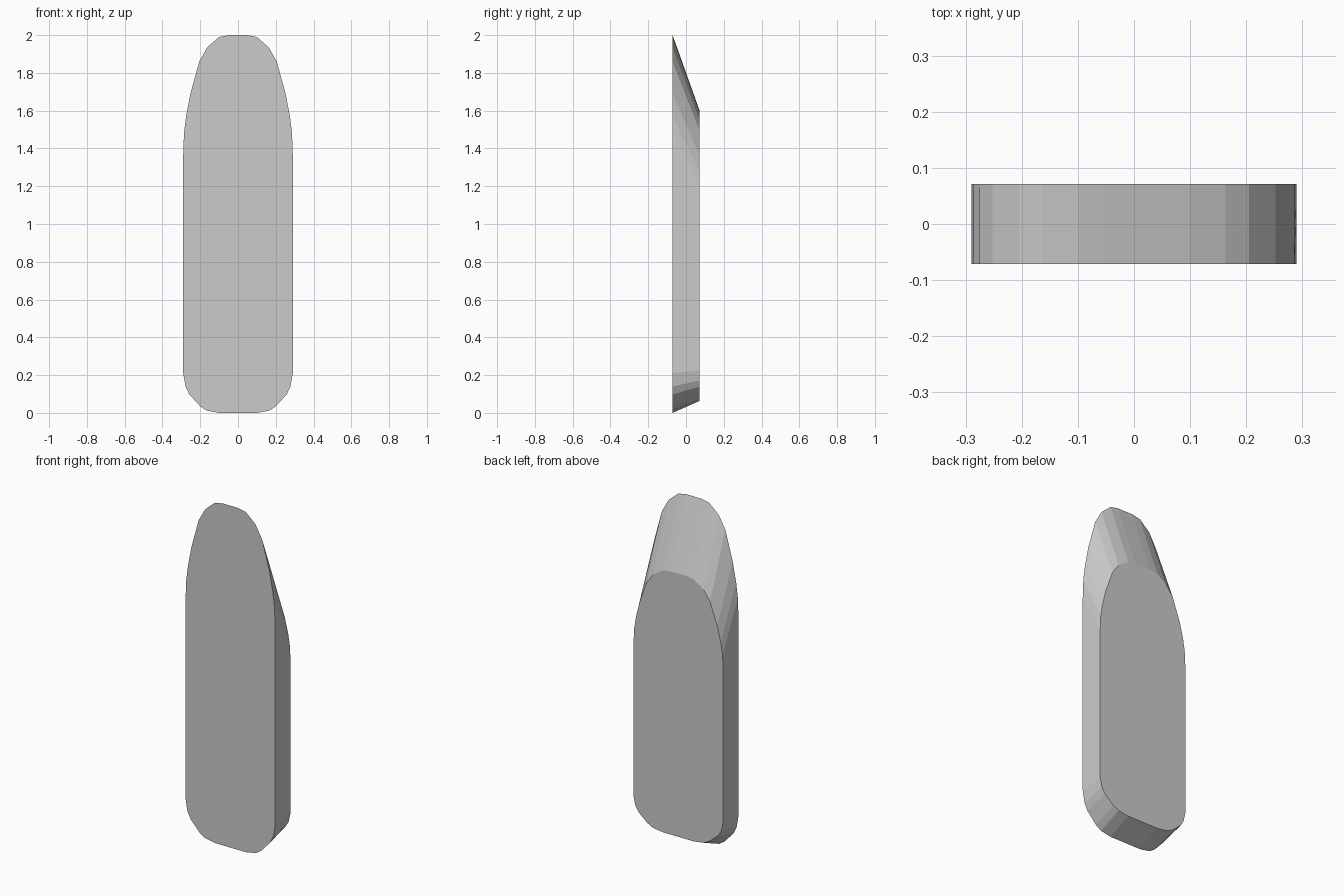
import bpy, bmesh

if "Cube" in bpy.data.objects:
    bpy.data.objects.remove(bpy.data.objects["Cube"])

# Right half of the front outline, bottom to top (x, z)
half = [(0.10, 0.0), (0.165, 0.012), (0.20, 0.035), (0.258, 0.098),
        (0.278, 0.14), (0.29, 0.21),
        (0.29, 1.37), (0.286, 1.48), (0.275, 1.57), (0.252, 1.69),
        (0.205, 1.86), (0.163, 1.935), (0.10, 1.99), (0.05, 2.0)]
outline = half + [(-x, z) for x, z in reversed(half)]

# Slab: full outline in front, shortened outline behind, giving raked ends
bm = bmesh.new()
front = [bm.verts.new((x, -0.071, z)) for x, z in outline]
back = [bm.verts.new((x, 0.071, 0.063 + z * 0.77)) for x, z in outline]
bm.faces.new(front)
bm.faces.new(back[::-1])
for i in range(len(outline)):
    j = (i + 1) % len(outline)
    bm.faces.new((front[j], front[i], back[i], back[j]))
bmesh.ops.recalc_face_normals(bm, faces=bm.faces)

mesh = bpy.data.meshes.new("rounded_slab")
bm.to_mesh(mesh)
bm.free()
slab = bpy.data.objects.new("rounded_slab", mesh)
bpy.context.collection.objects.link(slab)
